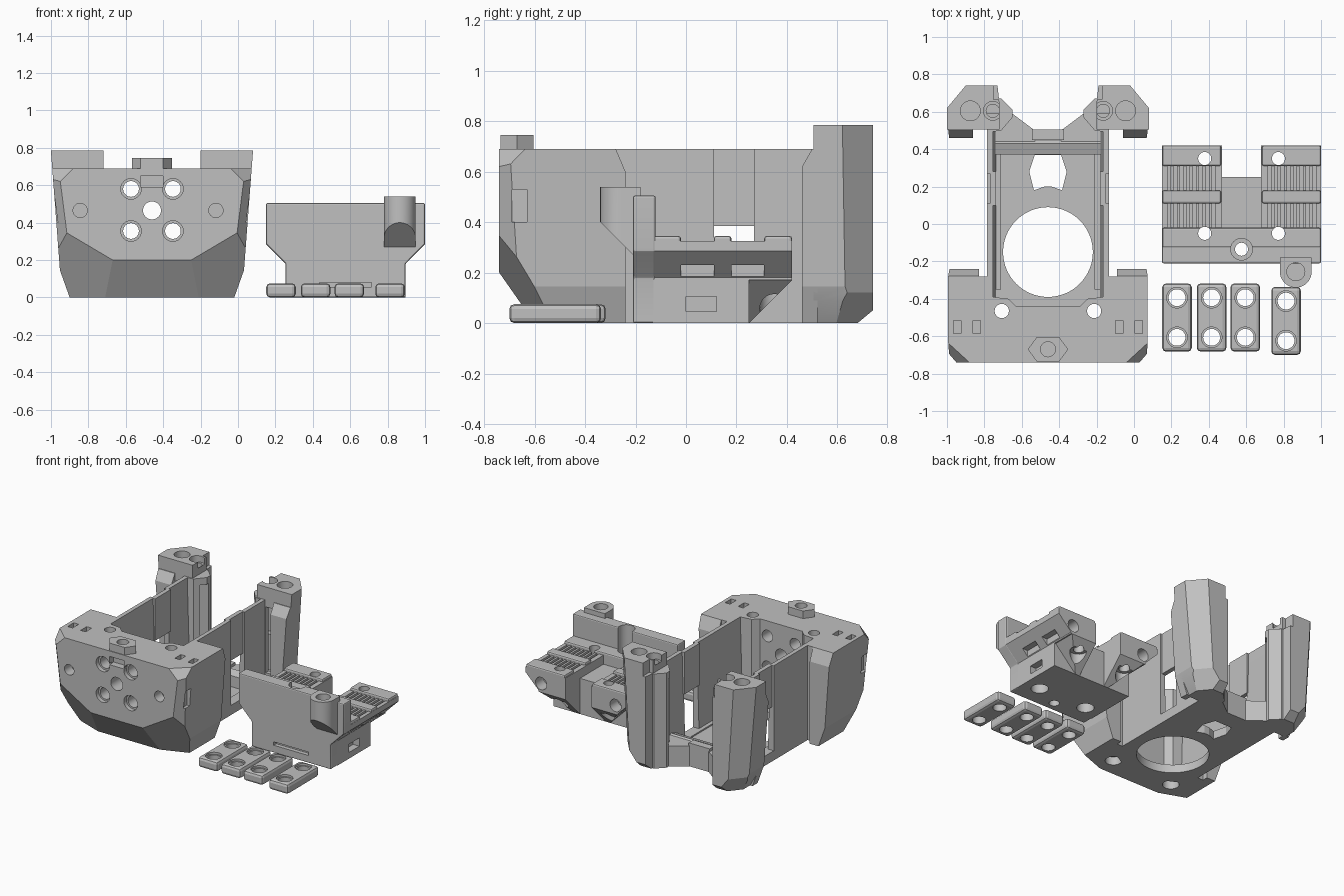
import bpy, bmesh, math
from mathutils import Vector

if "Cube" in bpy.data.objects:
    bpy.data.objects.remove(bpy.data.objects["Cube"])

GREY = bpy.data.materials.new("plain_grey")
GREY.diffuse_color = (0.53, 0.53, 0.53, 1)
GREY.use_nodes = True
GREY.node_tree.nodes["Principled BSDF"].inputs["Base Color"].default_value = GREY.diffuse_color
BODY_X, TRAY_X = -0.46, 0.575          # symmetry planes of the two assemblies
SIDES = (1, -1)


def prism(bm, pts, axis, a, b):
    """Extrude a 2D outline along an axis: x takes (y,z), y takes (x,z), z takes (x,y)."""
    place = {'x': lambda p, t: (t, p[0], p[1]),
             'y': lambda p, t: (p[0], t, p[1]),
             'z': lambda p, t: (p[0], p[1], t)}[axis]
    lo = [bm.verts.new(place(p, a)) for p in pts]
    hi = [bm.verts.new(place(p, b)) for p in pts]
    faces = [bm.faces.new(lo[::-1]), bm.faces.new(hi)]
    n = len(pts)
    for i in range(n):
        j = (i + 1) % n
        faces.append(bm.faces.new((lo[i], lo[j], hi[j], hi[i])))
    bmesh.ops.recalc_face_normals(bm, faces=faces)


def box(bm, x0, x1, y0, y1, z0, z1):
    prism(bm, [(x0, y0), (x1, y0), (x1, y1), (x0, y1)], 'z', z0, z1)


def arc(p, r, a0, a1, n):
    return [(p[0] + r * math.cos(a0 + (a1 - a0) * i / n),
             p[1] + r * math.sin(a0 + (a1 - a0) * i / n)) for i in range(n + 1)]


def cyl(bm, p, r, axis, a, b, n=32):
    prism(bm, arc(p, r, 0, 2 * math.pi, n)[:-1], axis, a, b)


def trim(bm, a, b, c, inside):
    """Slice away everything beyond the plane abc, on the side away from the inside point."""
    a, b, c = Vector(a), Vector(b), Vector(c)
    no = (b - a).cross(c - a).normalized()
    if no.dot(Vector(inside) - a) > 0:
        no = -no
    bmesh.ops.bisect_plane(bm, geom=bm.verts[:] + bm.edges[:] + bm.faces[:],
                           plane_co=a, plane_no=no, clear_outer=True)
    bmesh.ops.holes_fill(bm, edges=[e for e in bm.edges if e.is_boundary], sides=0)


def to_object(bm, name, x):
    bmesh.ops.recalc_face_normals(bm, faces=bm.faces[:])
    me = bpy.data.meshes.new(name)
    bm.to_mesh(me)
    bm.free()
    ob = bpy.data.objects.new(name, me)
    ob.location.x = x
    me.materials.append(GREY)
    bpy.context.collection.objects.link(ob)
    return ob


def part(name, bm, x=0, cuts=None, bevel=0):
    """Make an object, bevel it and subtract the cutter mesh."""
    ob = to_object(bm, name, x)
    if bevel:
        m = ob.modifiers.new("bevel", 'BEVEL')
        m.width, m.segments, m.limit_method = bevel, 2, 'ANGLE'
    if cuts:
        cutter = to_object(cuts, "cutter", x)
        m = ob.modifiers.new("cut", 'BOOLEAN')
        m.object, m.operation, m.solver, m.use_self = cutter, 'DIFFERENCE', 'EXACT', True
    if bevel or cuts:
        bpy.context.view_layer.update()
        me = bpy.data.meshes.new_from_object(ob.evaluated_get(bpy.context.evaluated_depsgraph_get()))
        ob.modifiers.clear()
        ob.data = me
        if cuts:
            bpy.data.objects.remove(cutter)


new = bmesh.new


def side_trims(bm, s, inside):
    trim(bm, (s * .54, 0, .78), (s * .492, 0, .145), (s * .54, 1, .78), inside)
    trim(bm, (s * .492, 0, .145), (s * .44, 0, 0), (s * .492, 1, .145), inside)


# Front block, with faceted corners
bm, core = new(), (0, -.45, .4)
box(bm, -.56, .56, -.74, -.28, 0, .69)
trim(bm, (0, -.74, .2), (0, -.60, 0), (1, -.74, .2), core)
for s in SIDES:
    side_trims(bm, s, core)
    trim(bm, (s * .455, -.74, .345), (s * .21, -.74, .2), (s * .25, -.60, 0), core)
    trim(bm, (s * .49, -.74, .62), (s * .455, -.74, .345), (s * .54, -.69, .69), core)
    trim(bm, (s * .42, -.74, .69), (s * .54, -.63, .69), (s * .49, -.74, .62), core)
c = new()
prism(c, [(-.295, -.2), (-.295, -.39), (-.21, -.40), (-.17, -.44),
          (.17, -.44), (.21, -.40), (.295, -.39), (.295, -.2)], 'z', -.1, 1)
cyl(c, (0, .465), .048, 'y', -1, 0)
box(c, -.06, .06, -.8, -.69, .59, .65)
for s in SIDES:
    for z in (.355, .58):
        cyl(c, (s * .112, z), .042, 'y', -1, 0)
        cyl(c, (s * .112, z), .055, 'y', -1, -.71)
    cyl(c, (s * .363 - .021, .465), .038, 'y', -1, -.66)
    cyl(c, (s * .247, -.465), .038, 'z', -1, 1)
    cyl(c, (s * .247, -.465), .055, 'z', -1, .06)
    for u in (.38, .485):
        box(c, s * u - .02, s * u + .02, -.585, -.515, .6, 1)
    box(c, s * .49, s * .6, -.69, -.63, .40, .53)
part("front_block", bm, BODY_X, c)

# Nut boss on top of the front block
bm, c = new(), new()
prism(bm, [(-.108, -.67), (-.06, -.735), (.06, -.735), (.108, -.67), (.06, -.605), (-.06, -.605)], 'z', .68, .745)
cyl(c, (0, -.67), .04, 'z', .69, 1)
part("nut_boss", bm, BODY_X, c)

# Floor plate with round opening and vent
bm, c = new(), new()
prism(bm, [(-.19, -.445), (.19, -.445), (.29, -.395), (.325, -.27), (.325, .45),
           (-.325, .45), (-.325, -.27), (-.29, -.395)], 'z', 0, .06)
cyl(c, (0, -.15), .24, 'z', -1, 1, 64)
prism(c, [(-.07, .37), (-.10, .28), (-.075, .18), (-.02, .2), (.02, .2), (.075, .18), (.10, .28), (.07, .37)], 'z', -1, 1)
part("floor_plate", bm, BODY_X, c)

# Rear sill joining the columns
bm = new()
prism(bm, [(.37, 0), (.372, .14), (.43, .16), (.50, .09), (.50, 0)], 'x', -.3, .3)
box(bm, -.085, .085, .45, .505, 0, .17)
for s in SIDES:
    prism(bm, [(s * .19, .59), (s * .07, .5), (s * .07, .43), (s * .3, .40), (s * .3, .56)], 'z', 0, .15)
part("rear_sill", bm, BODY_X)

for s in SIDES:
    label = "right" if s > 0 else "left"

    # Side walls: tapered panels with a thin bridge over a window
    bm = new()
    profile = [(s * .325, 0), (s * .325, .69), (s * .295, .69), (s * .278, .05), (s * .278, 0)]
    prism(bm, profile, 'y', -.395, .11)
    prism(bm, profile, 'y', .27, .52)
    box(bm, s * .278, s * .31, .10, .28, .385, .69)
    box(bm, s * .25, s * .325, -.35, .45, 0, .07)
    part(label + "_wall", bm, BODY_X)

    # Rear lip on the front block and front lip on the column
    bm = new()
    prism(bm, [(-.30, 0), (-.24, 0), (-.24, .60), (-.278, .69), (-.30, .69)], 'x', s * .37, s * .56)
    side_trims(bm, s, (s * .4, -.26, .4))
    part(label + "_block_lip", bm, BODY_X)
    bm = new()
    prism(bm, [(.52, 0), (.46, 0), (.46, .62), (.50, .69), (.52, .69)], 'x', s * .40, s * .56)
    side_trims(bm, s, (s * .42, .5, .4))
    part(label + "_column_lip", bm, BODY_X)

    # Rear column with pocket, slit, top notch and screw holes
    bm, c, core = new(), new(), (s * .36, .57, .4)
    prism(bm, [(s * u, y) for u, y in
               [(.56, .505), (.56, .74), (.27, .74), (.26, .65), (.26, .505)]], 'z', 0, .785)
    side_trims(bm, s, core)
    trim(bm, (s * .54, .62, .785), (s * .44, .74, .785), (s * .492, .63, .145), core)
    trim(bm, (0, .74, .05), (0, .68, 0), (1, .74, .05), core)
    trim(bm, (s * .49, .5, .12), (s * .42, .5, 0), (s * .49, 1, .12), core)
    trim(bm, (s * .49, .63, .12), (s * .39, .75, .12), (s * .43, .584, 0), core)
    box(c, s * .33, s * .395, .4, .59, .16, .64)
    box(c, s * .2, s * .35, .535, .59, .14, .64)
    box(c, s * .25, s * .29, .665, .76, .69, .8)
    cyl(c, (s * .295, .605), .035, 'z', .40, 1)
    cyl(c, (s * .295, .605), .05, 'z', .74, 1)
    cyl(c, (s * .415, .605), .053, 'z', .70, 1)
    part(label + "_column", bm, BODY_X, c)

    # Lower inner shoulder of the column
    bm, c = new(), new()
    prism(bm, [(s * u, y) for u, y in
               [(.32, .49), (.32, .67), (.25, .67), (.19, .61), (.19, .57), (.25, .50)]], 'z', 0, .69)
    cyl(c, (s * .295, .605), .035, 'z', .40, 1)
    box(c, s * .1, s * .4, .535, .59, .14, .64)
    part(label + "_column_shoulder", bm, BODY_X, c)

# Bracket: upright plate, with a screw recess sunk from above
bm, c = new(), new()
half = [(.32, 0), (.32, .18), (.425, .285), (.425, .505)]
prism(bm, half + [(-u, z) for u, z in half[::-1]], 'y', -.21, -.12)
cyl(c, (0, -.135), .035, 'z', -1, 1)
cyl(c, (0, -.135), .058, 'z', .25, 1)
box(c, -.14, .14, -.3, -.18, .055, .08)
part("bracket_plate", bm, TRAY_X, c, .008)

# Bracket: clamp shelf with toothed belt channels
bm, c = new(), new()
half = [(.32, .17), (.32, .18), (.425, .285), (.425, .325)]
prism(bm, half + [(-u, z) for u, z in half[::-1]], 'y', -.125, .42)
box(c, -.105, .105, .25, .5, -1, 1)
box(c, -.105, .105, -.02, .26, .26, 1)
cyl(c, (0, -.135), .035, 'z', -1, 1)
cyl(c, (0, -.135), .058, 'z', .25, 1)
for s in SIDES:
    for y0, y1 in ((-.02, .11), (.18, .31)):
        for i in range(8):
            x = s * (.15 + .034 * i)
            box(c, x - .009, x + .009, y0, y1, .30, .4)
        box(c, s * .325, s * .5, y0, y1, .1, .23)
    for y in (-.05, .35):
        cyl(c, (s * .197, y), .035, 'z', -1, 1)
    cyl(c, (s * .30, .235), .045, 'y', .33, .5)
part("clamp_shelf", bm, TRAY_X, c)

# Raised bands across the clamps
bm, c = new(), new()
for s in SIDES:
    for y0, y1 in ((.11, .18), (.31, .42)):
        box(bm, s * .11, s * .424, y0, y1, .315, .345)
    for y in (-.05, .35):
        cyl(c, (s * .197, y), .035, 'z', -1, 1)
box(bm, -.424, .424, -.13, -.02, .315, .345)
cyl(c, (0, -.135), .058, 'z', -1, 1)
part("clamp_bands", bm, TRAY_X, c, .01)

# Bracket: lower body
bm, c = new(), new()
box(bm, -.32, .32, -.13, .25, 0, .18)
cyl(c, (0, -.135), .035, 'z', -1, 1)
for s in SIDES:
    cyl(c, (s * .197, -.05), .035, 'z', -1, 1)
    cyl(c, (s * .197, -.05), .058, 'z', -1, .12)
    box(c, s * .27, s * .4, 0, .12, .045, .105)
part("bracket_base", bm, TRAY_X, c)

# Sloping undersides behind the lower body
for s in SIDES:
    bm, c = new(), new()
    prism(bm, [(.24, 0), (.25, 0), (.42, .17), (.42, .18), (.24, .18)], 'x', s * .105, s * .32)
    trim(bm, (s * .32, 0, .18), (s * .14, 0, 0), (s * .32, 1, .18), (s * .12, .26, .15))
    cyl(c, (s * .197, .35), .035, 'z', -1, 1)
    cyl(c, (s * .197, .35), .058, 'z', -1, .12)
    part("clamp_underside_" + ("right" if s > 0 else "left"), bm, TRAY_X, c)

# Round side boss growing out of the upright plate
bm, c = new(), new()
prism(bm, arc((.865, -.255), .085, math.pi, 2 * math.pi, 18) + [(.95, -.18), (.78, -.18)], 'z', .2, .54)
trim(bm, (0, -.34, .40), (0, -.21, .27), (1, -.34, .40), (.865, -.25, .5))
trim(bm, (0, 0, .27), (1, 0, .27), (0, 1, .27), (.865, -.25, .5))
cyl(c, (.865, -.255), .048, 'z', .44, 1)
part("side_boss", bm, 0, c)

# Loose clamp plates with two countersunk holes each
for i, (x, y) in enumerate(((.23, -.50), (.415, -.50), (.595, -.50), (.813, -.518))):
    bm, c = new(), new()
    box(bm, x - .079, x + .079, y - .182, y + .182, 0, .075)
    for s in SIDES:
        cyl(c, (x, y + s * .106), .045, 'z', -1, 1)
        cyl(c, (x, y + s * .106), .055, 'z', .06, 1)
    part("clamp_plate_%d" % (i + 1), bm, 0, c, .02)

# Smooth the round surfaces, keep the hard edges
for ob in bpy.context.collection.objects:
    ob.select_set(True)
    bpy.context.view_layer.objects.active = ob
bpy.ops.object.shade_smooth_by_angle(angle=math.radians(14))
